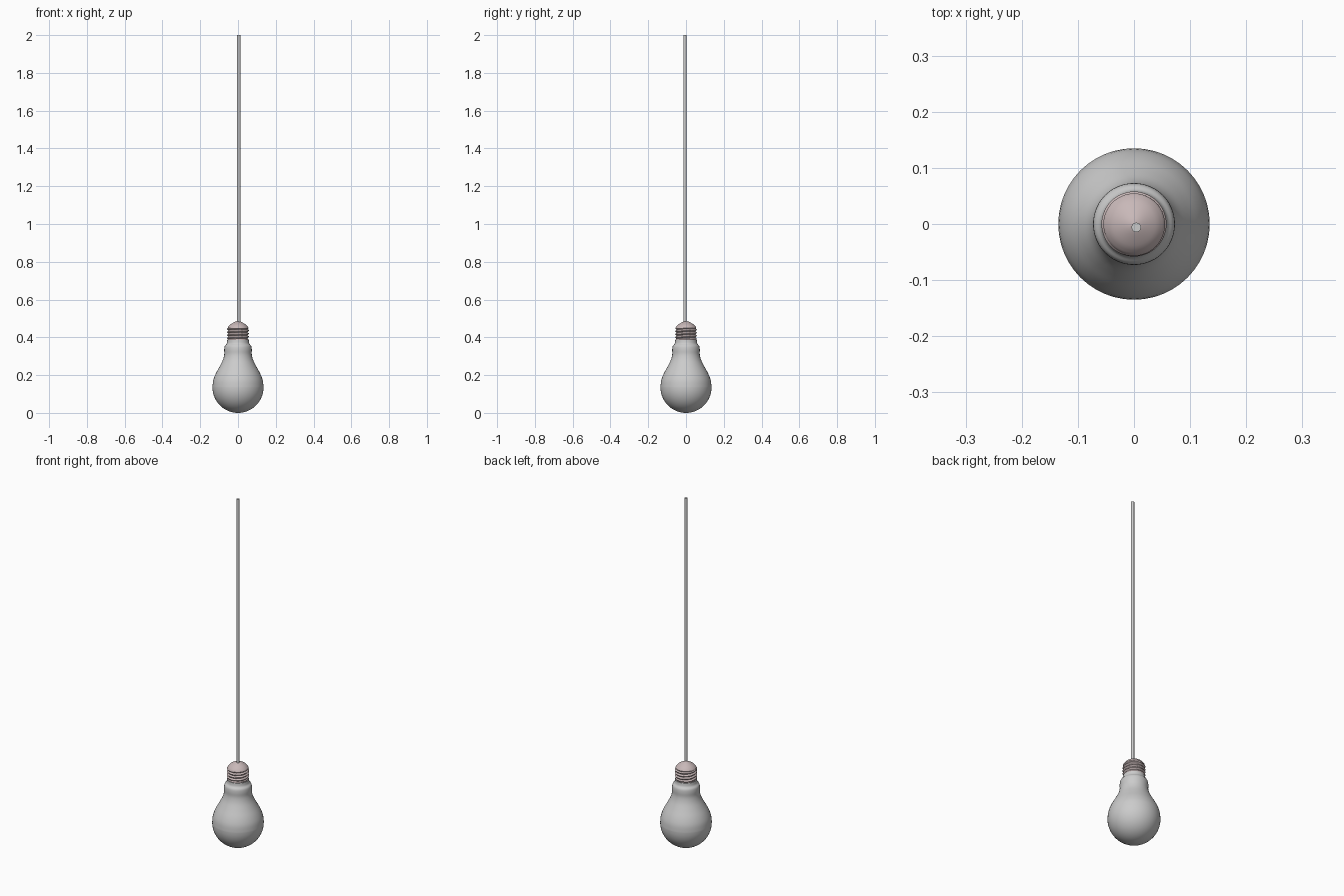
import bpy, bmesh, math

if "Cube" in bpy.data.objects:
    bpy.data.objects.remove(bpy.data.objects["Cube"])

SEG = 48


def smooth_curve(pts, steps=5):
    """Catmull-Rom subdivision of a (radius, z) profile."""
    p = [pts[0]] + pts + [pts[-1]]
    out = []
    for i in range(1, len(p) - 2):
        for s in range(steps):
            t = s / steps
            out.append(tuple(0.5 * (2 * b + (c - a) * t + (2 * a - 5 * b + 4 * c - d) * t * t
                                    + (3 * b - a - 3 * c + d) * t ** 3)
                             for a, b, c, d in zip(p[i - 1], p[i], p[i + 1], p[i + 2])))
    return out + [pts[-1]]


def lathe(name, profile, wobble=lambda z, a: 0.0, color=None):
    """Revolve a profile about z; wobble adds radius by height and angle."""
    bm = bmesh.new()
    rings = []
    for r, z in profile:
        ring = []
        for i in range(SEG):
            a = 2 * math.pi * i / SEG
            rr = max(r, 0.0005) + wobble(z, a)
            ring.append(bm.verts.new((rr * math.cos(a), rr * math.sin(a), z)))
        rings.append(ring)
    for lo, hi in zip(rings, rings[1:]):
        for i in range(SEG):
            j = (i + 1) % SEG
            bm.faces.new((lo[i], lo[j], hi[j], hi[i]))
    bm.faces.new(rings[0][::-1])
    bm.faces.new(rings[-1])
    me = bpy.data.meshes.new(name)
    bm.to_mesh(me)
    bm.free()
    ob = bpy.data.objects.new(name, me)
    bpy.context.collection.objects.link(ob)
    finish(ob)
    if color:
        mat = bpy.data.materials.new(name)
        mat.diffuse_color = color
        mat.use_nodes = True
        mat.node_tree.nodes["Principled BSDF"].inputs["Base Color"].default_value = mat.diffuse_color
        me.materials.append(mat)
    return ob


def finish(ob):
    bpy.ops.object.select_all(action='DESELECT')
    ob.select_set(True)
    bpy.context.view_layer.objects.active = ob
    bpy.ops.object.shade_smooth_by_angle(angle=math.radians(40))


# Glass bulb: round lower arc, then shoulder and neck collar
R, ZC = 0.135, 0.135
arc = [(R * math.sin(math.radians(a)), ZC - R * math.cos(math.radians(a)))
       for a in range(0, 91, 6)]
upper = smooth_curve([(0.135, 0.137), (0.131, 0.172), (0.118, 0.207), (0.098, 0.244),
                      (0.081, 0.278), (0.073, 0.308), (0.073, 0.335), (0.070, 0.354),
                      (0.060, 0.367), (0.057, 0.385)], 4)
lathe("glass_bulb", arc + upper)

# Screw base with helical thread and domed cap
Z0, Z1, PITCH = 0.388, 0.452, 0.016


def thread(z, a):
    fade = max(0.0, min(1.0, (z - Z0) / 0.006, (Z1 - z) / 0.006))
    return 0.0035 * fade * math.cos(2 * math.pi * (z - Z0) / PITCH - a)


screw = [(0.0545, Z0 + (Z1 - Z0) * i / 32) for i in range(33)]
cap = smooth_curve([(0.053, 0.455), (0.043, 0.466), (0.028, 0.476),
                    (0.012, 0.484), (0.0, 0.487)], 3)
lathe("screw_base", [(0.053, 0.372), (0.0535, 0.382)] + screw + cap, thread,
      (0.58, 0.48, 0.48, 1))

# Hanging cord, slightly off centre
bpy.ops.mesh.primitive_cylinder_add(vertices=16, radius=0.0085, depth=1.53,
                                    location=(0.004, -0.006, 1.235))
cord = bpy.context.object
cord.name = "hanging_cord"
finish(cord)
